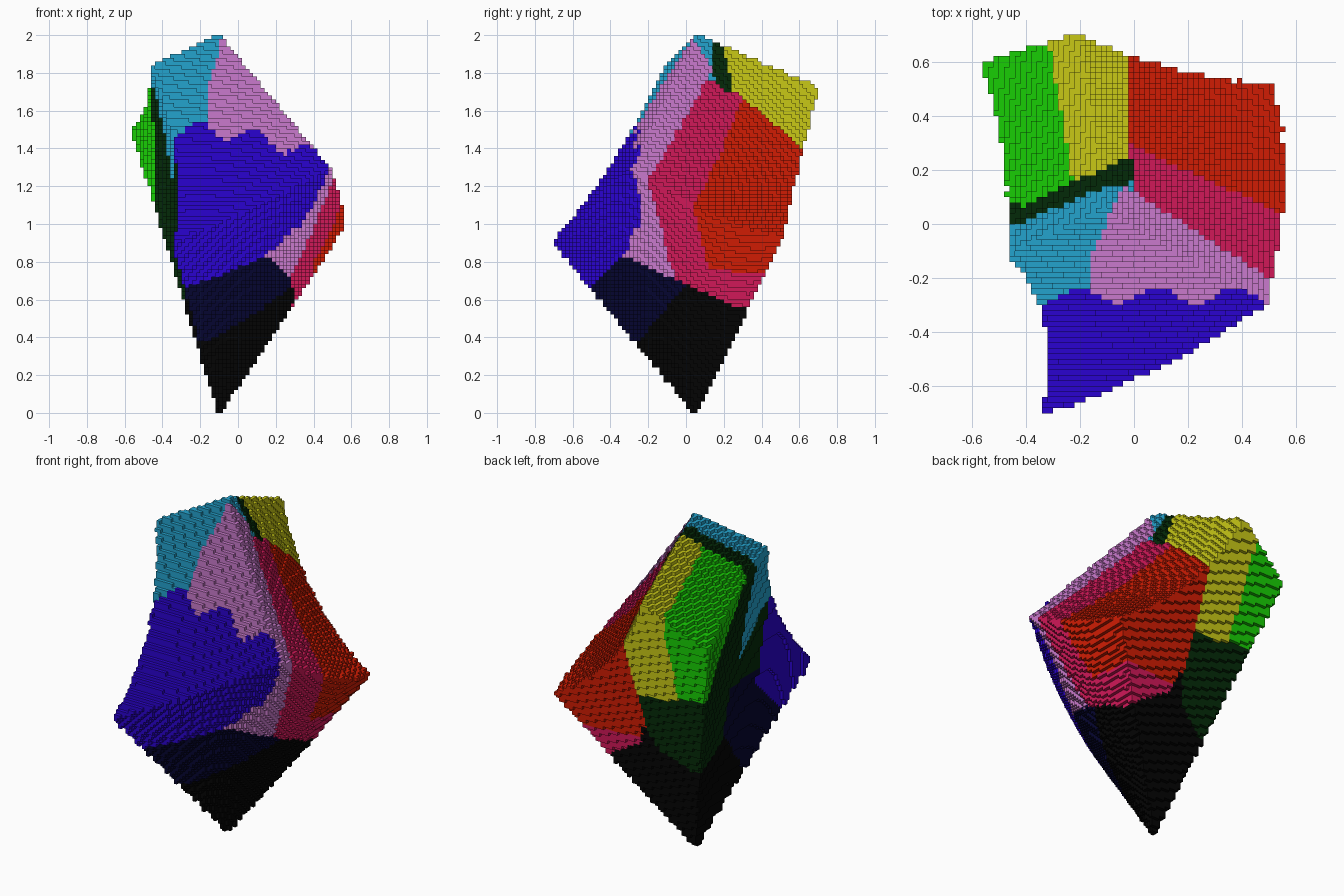
import bpy
import math
from mathutils import Vector
from mathutils.bvhtree import BVHTree

cube = bpy.data.objects.get("Cube")
if cube:
    bpy.data.objects.remove(cube, do_unlink=True)

STEP = 0.02      # voxel size
GRID = 14        # patch resolution of the guide hull

# Eight corners of the warped cube
CORNER = {k: Vector(v) for k, v in {
    "K": (-0.10, 0.05, -0.03), "W": (-0.10, 0.05, 2.01),
    "R": (0.525, 0.515, 0.93), "Y": (-0.20, 0.71, 1.73),
    "G": (-0.57, 0.60, 1.50), "C": (-0.47, -0.11, 1.84),
    "B": (-0.35, -0.71, 0.90), "M": (0.49, -0.30, 1.30)}.items()}

# Midpoints of the edges that bow in or out
MID = {k: Vector(v) for k, v in {
    "BM": (0.08, -0.54, 1.09), "MR": (0.56, 0.12, 1.06),
    "RY": (0.10, 0.588, 1.26), "BC": (-0.325, -0.40, 1.31),
    "CG": (-0.485, 0.25, 1.64)}.items()}

# Six faces, each a loop of corners, with the swelling of its middle
PATCHES = {"KRMB": (0.045, -0.03, -0.04), "KRYG": (0, 0, 0), "KGCB": (0, 0, 0),
           "WMRY": (0, 0, 0), "WCGY": (0, 0, 0), "WMBC": (0, 0, 0)}

# Flat colours as displayed (sRGB, 0-255)
COLOURS = {
    "black": (4, 4, 4), "navy": (5, 5, 48), "blue": (42, 2, 208),
    "light_blue": (36, 163, 206), "violet": (202, 122, 205),
    "crimson": (208, 24, 88), "red": (208, 28, 3),
    "yellow": (200, 200, 22), "green": (24, 206, 5),
    "dark_green": (4, 42, 8)}
NAMES = list(COLOURS)


def linear(c):
    c /= 255
    return c / 12.92 if c <= 0.04045 else ((c + 0.055) / 1.055) ** 2.4


def make_material(name, rgb):
    mat = bpy.data.materials.new(name)
    mat.use_nodes = True
    col = [linear(c) for c in rgb] + [1.0]
    mat.diffuse_color = col
    bsdf = mat.node_tree.nodes["Principled BSDF"]
    bsdf.inputs["Base Color"].default_value = col
    bsdf.inputs["Roughness"].default_value = 0.9
    return mat


def edge_point(a, b, t):
    """Point on a bowed edge between two corners."""
    pa, pb = CORNER[a], CORNER[b]
    p = pa.lerp(pb, t)
    mid = MID.get("".join(sorted(a + b)))
    if mid:
        p = p + 4 * t * (1 - t) * (mid - (pa + pb) / 2)
    return p


def patch_point(q, u, v):
    """Surface spanned between four bowed edges."""
    a, b, c, d = q
    across = edge_point(a, b, u).lerp(edge_point(d, c, u), v)
    along = edge_point(a, d, v).lerp(edge_point(b, c, v), u)
    flat = CORNER[a].lerp(CORNER[b], u).lerp(CORNER[d].lerp(CORNER[c], u), v)
    swell = 16 * u * (1 - u) * v * (1 - v) * Vector(PATCHES[q])
    return across + along - flat + swell


def build_hull():
    verts, polys = [], []
    for q in PATCHES:
        base, n = len(verts), GRID + 1
        verts += [patch_point(q, i / GRID, j / GRID)
                  for j in range(n) for i in range(n)]
        for j in range(GRID):
            for i in range(GRID):
                k = base + j * n + i
                polys += [(k, k + 1, k + n + 1), (k, k + n + 1, k + n)]
    return BVHTree.FromPolygons(verts, polys)


def column_hits(tree, x, y):
    """Heights where a vertical line crosses the hull."""
    hits, z = [], -1.0
    while len(hits) < 12:
        loc = tree.ray_cast(Vector((x, y, z)), Vector((0, 0, 1)))[0]
        if loc is None:
            break
        if not hits or loc.z - hits[-1] > 1e-3:
            hits.append(loc.z)
        z = loc.z + 1e-4
    if len(hits) % 2:
        hits = [hits[0], hits[-1]] if len(hits) > 1 else []
    return hits


def colour_at(x, y, z):
    """Region of the solid that a voxel belongs to."""
    # Front, with a wavy upper border
    if y < -0.265 + 0.03 * math.cos(22 * (x + 0.2)) and y < -1.13 + 0.95 * z:
        return "blue"
    # Dark base, with a narrow peak at the back
    if z < max(0.68 - 0.45 * y, 0.72 - 0.6 * abs(x - 0.02)):
        return "black" if y > -0.57 + 0.84 * z else "navy"
    if y > 0.2 and z < 0.86 - 3 * abs(x):
        return "black"
    if x < -0.2 and y < 0.05 and z < 1.0:
        return "navy"
    # Front shoulder
    if x > max(-0.17, -0.05 + 0.45 * (y - 0.12)) and y < 0.13 - 0.63 * (x + 0.02):
        return "violet"
    if x < 0 and y < 0.165 + 0.37 * x - 0.1 * (1.85 - z) and z > 1.12 - 1.1 * y:
        return "light_blue"
    # Warm side
    if x > (0.0 if y < 0.25 else -0.03):
        if y < 0.25 - 0.45 * (x - 0.08) or z < 0.78 - 0.12 * y:
            return "crimson"
        return "red"
    # Back
    if y < 0.26 + 0.47 * x or y < 0.05 + 0.57 * (1.8 - z):
        return "dark_green"
    return "yellow" if x > -0.2 - 0.17 * y else "green"


# Fill the hull with voxels, column by column
tree = build_hull()
cells = set()
for i in range(-32, 32):
    for j in range(-38, 38):
        hits = column_hits(tree, (i + 0.5) * STEP + 1.3e-4, (j + 0.5) * STEP + 1.7e-4)
        for low, high in zip(hits[::2], hits[1::2]):
            first = max(0, math.ceil(low / STEP - 0.5))
            last = min(99, math.floor(high / STEP - 0.5))
            cells.update((i, j, k) for k in range(first, last + 1))

# Keep only the exposed voxel sides
SIDES = {
    (1, 0, 0): ((1, 0, 0), (1, 1, 0), (1, 1, 1), (1, 0, 1)),
    (-1, 0, 0): ((0, 0, 0), (0, 0, 1), (0, 1, 1), (0, 1, 0)),
    (0, 1, 0): ((0, 1, 0), (0, 1, 1), (1, 1, 1), (1, 1, 0)),
    (0, -1, 0): ((0, 0, 0), (1, 0, 0), (1, 0, 1), (0, 0, 1)),
    (0, 0, 1): ((0, 0, 1), (1, 0, 1), (1, 1, 1), (0, 1, 1)),
    (0, 0, -1): ((0, 0, 0), (0, 1, 0), (1, 1, 0), (1, 0, 0))}
index, faces, slots = {}, [], []
for i, j, k in sorted(cells):
    slot = None
    for (dx, dy, dz), quad in SIDES.items():
        if (i + dx, j + dy, k + dz) in cells:
            continue
        if slot is None:
            slot = NAMES.index(colour_at(*((c + 0.5) * STEP for c in (i, j, k))))
        faces.append([index.setdefault((i + a, j + b, k + c), len(index))
                      for a, b, c in quad])
        slots.append(slot)

mesh = bpy.data.meshes.new("voxel_solid")
mesh.from_pydata([[c * STEP for c in key] for key in index], [], faces)
for name, rgb in COLOURS.items():
    mesh.materials.append(make_material(name, rgb))
mesh.polygons.foreach_set("material_index", slots)
mesh.update()
solid = bpy.data.objects.new("voxel_solid", mesh)
bpy.context.collection.objects.link(solid)
